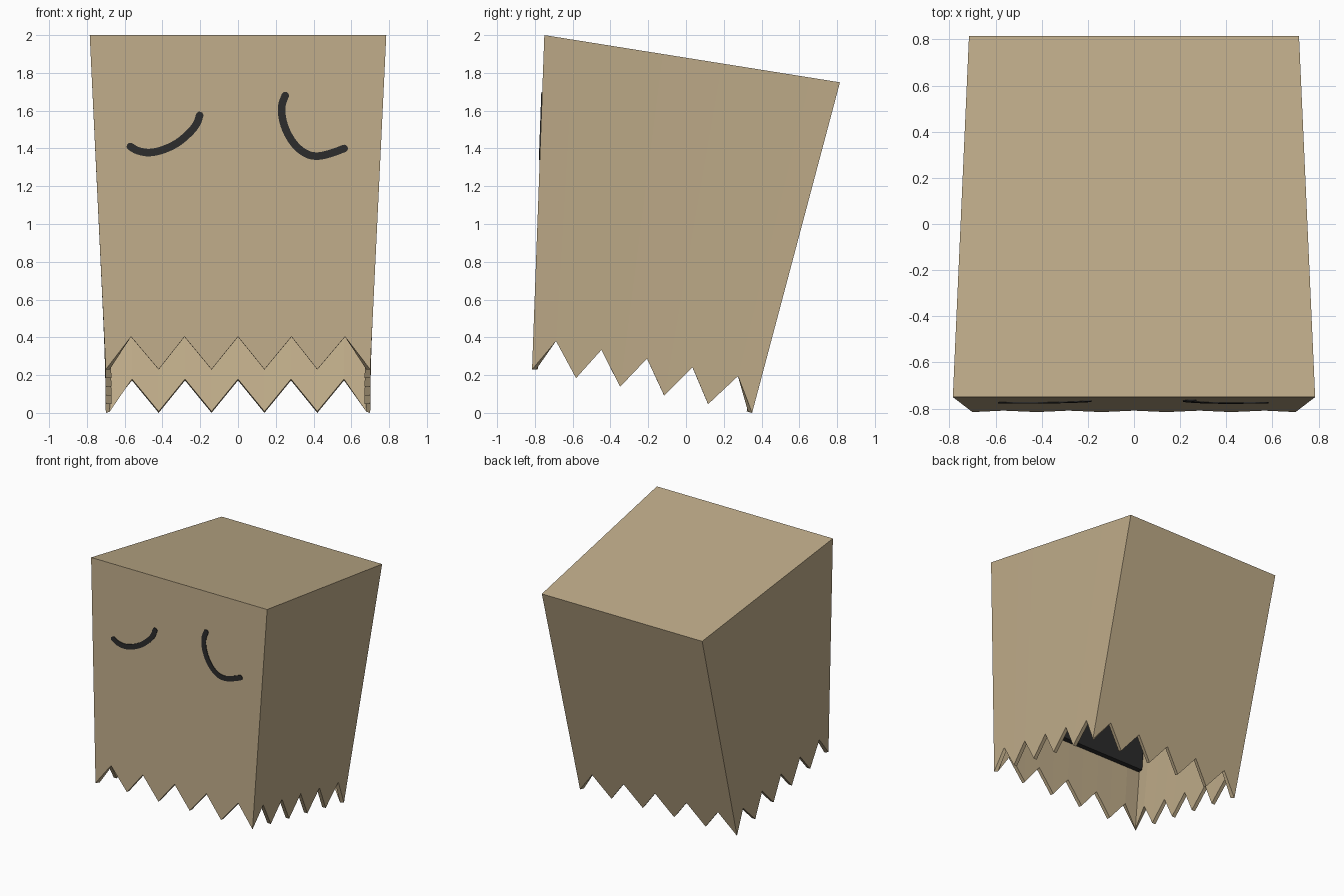
import bpy, bmesh, math
from mathutils import Vector

if "Cube" in bpy.data.objects:
    bpy.data.objects.remove(bpy.data.objects["Cube"])


def material(name, rgb):
    m = bpy.data.materials.new(name)
    m.diffuse_color = (*rgb, 1)
    m.use_nodes = True
    m.node_tree.nodes["Principled BSDF"].inputs["Base Color"].default_value = m.diffuse_color
    return m


paper = material("brown paper", (0.52, 0.41, 0.25))
dark = material("dark ink", (0.024, 0.024, 0.024))


def finish(bm, name, mat):
    bmesh.ops.recalc_face_normals(bm, faces=bm.faces)
    me = bpy.data.meshes.new(name)
    bm.to_mesh(me)
    bm.free()
    me.materials.append(mat)
    ob = bpy.data.objects.new(name, me)
    bpy.context.collection.objects.link(ob)
    return ob


def face_y(z):
    # depth of the sloping front wall at a height
    return -0.75 - 0.0367 * (2 - z)


# paper bag: tapered open box with a zigzag lower edge
top = [Vector(p) for p in ((-.785, -.75, 2), (.785, -.75, 2), (.715, .815, 1.75), (-.715, .815, 1.75))]
low = [Vector(p) for p in ((-.70, -.815, .23), (.70, -.815, .23), (.70, .35, 0), (-.70, .35, 0))]
TEETH = 5
bm = bmesh.new()
upper, lower = [], []
for i in range(4):
    j = (i + 1) % 4
    for k in range(TEETH * 2):
        u = k / (TEETH * 2)
        t, b = top[i].lerp(top[j], u), low[i].lerp(low[j], u)
        upper.append(bm.verts.new(t))
        lower.append(bm.verts.new(b.lerp(t, 0.098 * (k % 2))))
n = len(upper)
for i in range(n):
    j = (i + 1) % n
    bm.faces.new((lower[i], lower[j], upper[j], upper[i]))
bm.faces.new(upper)
bag = finish(bm, "paper_bag", paper)
# an open shell: make sure the top faces up
if max(bag.data.polygons, key=lambda p: p.center.z).normal.z < 0:
    bag.data.flip_normals()
wall = bag.modifiers.new("paper thickness", "SOLIDIFY")
wall.thickness = 0.03
wall.offset = -1


def front_plate(name, outline, y0, y1):
    # outline in (x, z), extruded between two offsets from the front wall
    bm = bmesh.new()
    a = [bm.verts.new((x, face_y(z) + y0, z)) for x, z in outline]
    b = [bm.verts.new((x, face_y(z) + y1, z)) for x, z in outline]
    bm.faces.new(a)
    bm.faces.new(b[::-1])
    for i in range(len(a)):
        j = (i + 1) % len(a)
        bm.faces.new((a[i], b[i], b[j], a[j]))
    return finish(bm, name, dark)


# dark lining panel behind the front wall
front_plate("inner_panel", [(-.69, .72), (.69, .72), (.745, 1.93), (-.745, 1.93)], 0.029, 0.07)


def smooth_path(pts, steps=4):
    p = [Vector(q) for q in pts]
    p = [2 * p[0] - p[1]] + p + [2 * p[-1] - p[-2]]
    out = []
    for a, b, c, d in zip(p, p[1:], p[2:], p[3:]):
        for s in range(steps):
            t = s / steps
            out.append(0.5 * (2 * b + (c - a) * t + (2 * a - 5 * b + 4 * c - d) * t * t
                              + (3 * b - a - 3 * c + d) * t ** 3))
    return out + [p[-2]]


def stroke(pts, r):
    # round-ended pen stroke outline
    p = smooth_path(pts)
    left, right = [], []
    for i, q in enumerate(p):
        d = (p[min(i + 1, len(p) - 1)] - p[max(i - 1, 0)]).normalized()
        nrm = Vector((-d.y, d.x)) * r
        left.append(q + nrm)
        right.append(q - nrm)

    def cap(c, start):
        v = start - c
        return [c + Vector((v.x * math.cos(a) + v.y * math.sin(a), -v.x * math.sin(a) + v.y * math.cos(a)))
                for a in (math.pi * k / 6 for k in range(1, 6))]
    return left + cap(p[-1], left[-1]) + right[::-1] + cap(p[0], right[0])


# closed eyes
eyes = {
    "left_eye": [(-.57, 1.41), (-.53, 1.388), (-.47, 1.378), (-.40, 1.392), (-.32, 1.43),
                 (-.25, 1.49), (-.217, 1.535), (-.203, 1.575)],
    "right_eye": [(.25, 1.68), (.233, 1.63), (.235, 1.56), (.262, 1.48), (.31, 1.41),
                  (.37, 1.368), (.43, 1.36), (.50, 1.377), (.562, 1.40)],
}
for name, pts in eyes.items():
    front_plate(name, stroke(pts, 0.02), 0.001, -0.005)
